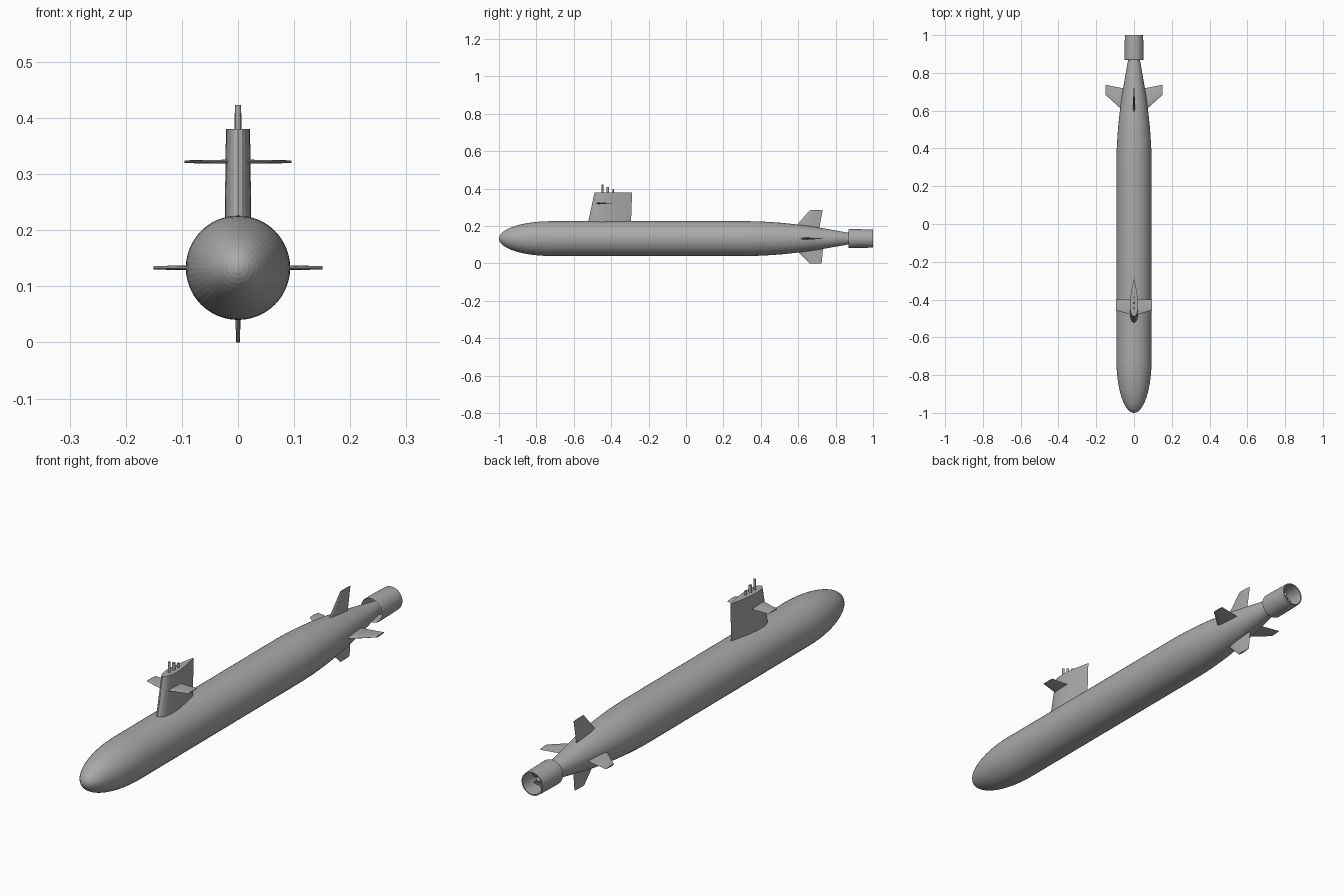
import bpy, bmesh, math
from mathutils import Vector

if "Cube" in bpy.data.objects:
    bpy.data.objects.remove(bpy.data.objects["Cube"])

AXIS_Z = 0.133

grey = bpy.data.materials.new("hull_grey")
grey.diffuse_color = (0.4, 0.4, 0.4, 1)
grey.use_nodes = True
grey.node_tree.nodes["Principled BSDF"].inputs["Base Color"].default_value = grey.diffuse_color


def make_object(name, bm):
    bmesh.ops.remove_doubles(bm, verts=bm.verts, dist=1e-6)
    bmesh.ops.recalc_face_normals(bm, faces=bm.faces)
    mesh = bpy.data.meshes.new(name)
    bm.to_mesh(mesh)
    bm.free()
    mesh.materials.append(grey)
    ob = bpy.data.objects.new(name, mesh)
    bpy.context.collection.objects.link(ob)
    return ob


def lathe(name, profile, sides, closed=False):
    """Spin (y, radius) points about the hull axis."""
    bm = bmesh.new()
    rings = []
    for y, r in profile:
        rings.append([bm.verts.new((r * math.cos(2 * math.pi * i / sides), y,
                                    AXIS_Z + r * math.sin(2 * math.pi * i / sides)))
                      for i in range(sides)])
    pairs = list(zip(rings, rings[1:]))
    if closed:
        pairs.append((rings[-1], rings[0]))
    for a, b in pairs:
        for i in range(sides):
            j = (i + 1) % sides
            bm.faces.new((a[i], a[j], b[j], b[i]))
    return make_object(name, bm)


def foil(name, span_dir, stations, n=12):
    """Loft airfoil sections; station = (span, y_front, y_back, thickness)."""
    d = Vector(span_dir)
    across = d.cross(Vector((0, 1, 0)))
    base = Vector((0, 0, AXIS_Z))
    bm = bmesh.new()
    rings = []
    for span, y0, y1, thick in stations:
        side = []
        for k in range(n + 1):
            t = (1 - math.cos(math.pi * k / n)) / 2
            h = 5 * thick * (0.2969 * math.sqrt(t) - 0.126 * t - 0.3516 * t ** 2
                             + 0.2843 * t ** 3 - 0.1036 * t ** 4)
            side.append((y0 + (y1 - y0) * t, max(h, 0)))
        outline = side + [(y, -h) for y, h in side[-2:0:-1]]
        rings.append([bm.verts.new(base + d * span + across * h + Vector((0, y, 0)))
                      for y, h in outline])
    for a, b in zip(rings, rings[1:]):
        for i in range(len(a)):
            j = (i + 1) % len(a)
            bm.faces.new((a[i], a[j], b[j], b[i]))
    bm.faces.new(rings[0])
    bm.faces.new(rings[-1])
    return make_object(name, bm)


# Hull: elliptical bow, parallel middle, tapering stern and tail cone
bow = []
for k in range(17):
    a = math.pi / 2 * k / 16
    bow.append((-0.72 - 0.28 * math.cos(a), 0.093 * math.sin(a)))
stern = [(0.33, 0.093), (0.40, 0.0915), (0.46, 0.088), (0.52, 0.0835), (0.58, 0.077),
         (0.64, 0.0695), (0.70, 0.0605), (0.76, 0.0505), (0.82, 0.040), (0.87, 0.031),
         (0.91, 0.024), (0.94, 0.017), (0.96, 0.009), (0.967, 0)]
lathe("hull", bow + stern, 48)

# Sail with its pair of diving planes
foil("sail", (0, 0, 1), [(0.06, -0.529, -0.295, 0.048), (0.247, -0.489, -0.288, 0.043)], 14)
for s, label in ((1, "right"), (-1, "left")):
    ob = foil("sail_plane_" + label, (s, 0, 0),
              [(0.0, -0.485, -0.398, 0.008), (0.095, -0.457, -0.401, 0.005)])
    ob.location.z = 0.322 - AXIS_Z

# Masts on top of the sail
for i, (y, top, r) in enumerate(((-0.446, 0.423, 0.005), (-0.418, 0.409, 0.006),
                                 (-0.389, 0.397, 0.005))):
    bm = bmesh.new()
    bmesh.ops.create_cone(bm, cap_ends=True, segments=12, radius1=r, radius2=r, depth=top - 0.36)
    bmesh.ops.translate(bm, verts=bm.verts, vec=(0, y, (top + 0.36) / 2))
    make_object("mast_%d" % (i + 1), bm)

# Tail fins: horizontal stabilisers and rudders
for s, label in ((1, "right"), (-1, "left")):
    foil("stern_plane_" + label, (s, 0, 0),
         [(0.03, 0.575, 0.713, 0.012), (0.151, 0.684, 0.737, 0.006)])
foil("upper_rudder", (0, 0, 1), [(0.03, 0.555, 0.708, 0.013), (0.154, 0.664, 0.731, 0.007)])
foil("lower_rudder", (0, 0, -1), [(0.03, 0.560, 0.735, 0.012), (0.133, 0.662, 0.725, 0.007)])

# Pump-jet duct: hollow ring around the tail cone
lathe("propulsor_duct",
      [(0.872, 0.0465), (0.868, 0.0485), (0.873, 0.0505), (0.90, 0.0505), (0.96, 0.0495),
       (1.0, 0.048), (1.0, 0.0435), (0.95, 0.0445), (0.90, 0.0450)], 40, True)

# Rotor blades inside the duct
bm = bmesh.new()
for i in range(7):
    ang = 2 * math.pi * i / 7
    rows = []
    for r, pitch in ((0.012, 0.45), (0.028, 0.75), (0.0445, 1.0)):
        row = []
        for c, t in ((-0.014, 0), (0, 0.001), (0.014, 0), (0, -0.001)):
            y = 0.932 + c * math.cos(pitch) - t * math.sin(pitch)
            u = c * math.sin(pitch) + t * math.cos(pitch)
            r2 = math.sqrt(max(r * r - u * u, 1e-6))
            row.append(bm.verts.new((r2 * math.cos(ang) - u * math.sin(ang), y,
                                     AXIS_Z + r2 * math.sin(ang) + u * math.cos(ang))))
        rows.append(row)
    for a, b in zip(rows, rows[1:]):
        for k in range(4):
            bm.faces.new((a[k], a[(k + 1) % 4], b[(k + 1) % 4], b[k]))
    bm.faces.new(rows[-1])
make_object("rotor_blades", bm)
